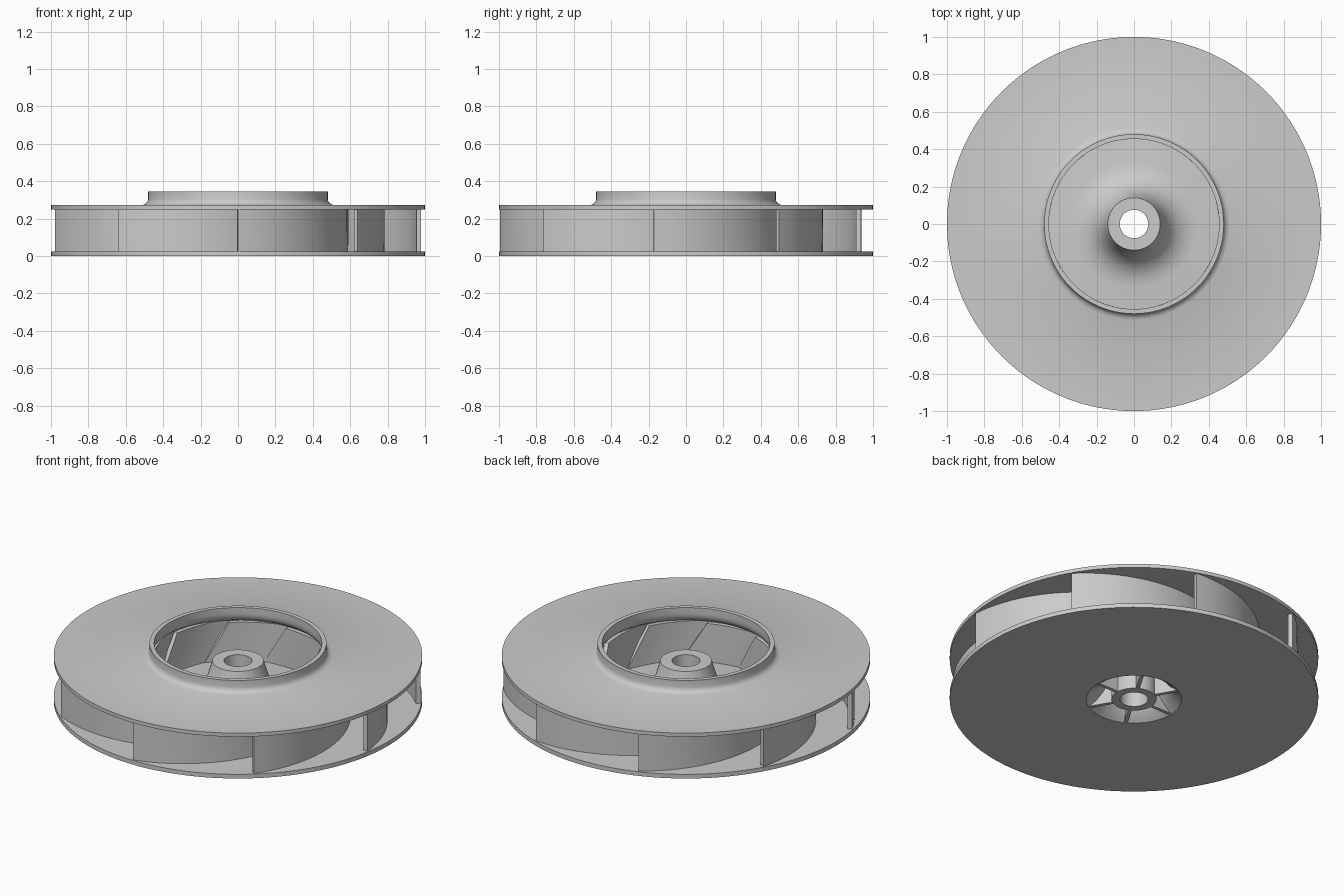
import bpy
import bmesh
from math import cos, sin, radians, pi

cube = bpy.data.objects.get("Cube")
if cube:
    bpy.data.objects.remove(cube, do_unlink=True)

metal = bpy.data.materials.new("light grey metal")
metal.use_nodes = True
GREY = (0.6, 0.6, 0.6, 1)
metal.diffuse_color = GREY
metal.node_tree.nodes["Principled BSDF"].inputs["Base Color"].default_value = GREY


def finish(bm, name):
    """Turn a bmesh into a smooth-shaded metal object with crisp edges."""
    bmesh.ops.recalc_face_normals(bm, faces=bm.faces)
    mesh = bpy.data.meshes.new(name)
    bm.to_mesh(mesh)
    bm.free()
    obj = bpy.data.objects.new(name, mesh)
    bpy.context.collection.objects.link(obj)
    mesh.materials.append(metal)
    bpy.ops.object.select_all(action="DESELECT")
    obj.select_set(True)
    bpy.context.view_layer.objects.active = obj
    bpy.ops.object.shade_smooth_by_angle(angle=radians(30))
    return obj


def lathe(name, profile, segments=160):
    """Revolve a closed (radius, height) profile around z."""
    bm = bmesh.new()
    rings = []
    for i in range(segments):
        a = 2 * pi * i / segments
        rings.append([bm.verts.new((r * cos(a), r * sin(a), z)) for r, z in profile])
    n = len(profile)
    for i, ring in enumerate(rings):
        after = rings[(i + 1) % segments]
        for j in range(n):
            k = (j + 1) % n
            bm.faces.new((ring[j], after[j], after[k], ring[k]))
    return finish(bm, name)


def copies(obj, count):
    """Repeat an object evenly around z."""
    for i in range(1, count):
        twin = obj.copy()
        twin.name = f"{obj.name}_{i + 1}"
        twin.rotation_euler.z = 2 * pi * i / count
        bpy.context.collection.objects.link(twin)


# Back plate with a flared hub, a bore and a hollow underside
hub_outside = [(0.14, 0.24), (0.15, 0.2), (0.165, 0.15), (0.19, 0.1),
               (0.235, 0.055), (0.29, 0.032), (0.34, 0.025)]
hub_inside = [(0.258, 0), (0.215, 0.03), (0.172, 0.08), (0.15, 0.13), (0.137, 0.18)]
lathe("back_plate_and_hub",
      [(0.076, 0), (0.076, 0.24)] + hub_outside + [(1, 0.025), (1, 0)]
      + hub_inside + [(0.122, 0.18), (0.122, 0)])

# Front shroud with a raised inlet collar
collar_outside = [(0.48, 0.345), (0.48, 0.305), (0.484, 0.29), (0.494, 0.279), (0.512, 0.272)]
collar_inside = [(0.51, 0.25), (0.485, 0.256), (0.467, 0.27), (0.457, 0.29), (0.455, 0.31)]
lathe("front_shroud",
      collar_outside + [(1, 0.272), (1, 0.25)] + collar_inside + [(0.455, 0.345)])


# Backward-curved vanes: arcs with a raked leading edge
def vane(steps=28, center=(-0.2, -0.23), outer=0.79, thick=0.025):
    bm = bmesh.new()
    rows = []
    for i in range(steps + 1):
        t = i / steps
        row = []
        for radius, z, end in ((outer, 0.02, 60.5), (outer, 0.255, 50),
                               (outer - thick, 0.255, 50), (outer - thick, 0.02, 60.5)):
            a = radians(-75.3 + (end + 75.3) * t)
            row.append(bm.verts.new((center[0] + radius * cos(a),
                                     center[1] + radius * sin(a), z)))
        rows.append(row)
    for a, b in zip(rows, rows[1:]):
        for j in range(4):
            k = (j + 1) % 4
            bm.faces.new((a[j], b[j], b[k], a[k]))
    bm.faces.new(rows[0])
    bm.faces.new(rows[-1])
    return finish(bm, "vane")


copies(vane(), 9)

# Stiffening ribs in the hollow below the hub
bm = bmesh.new()
outline = [(0.115, 0.002), (0.25, 0.002), (0.222, 0.03), (0.18, 0.08), (0.155, 0.13),
           (0.14, 0.185), (0.115, 0.185)]
face = bm.faces.new([bm.verts.new((x, -0.01, z)) for x, z in outline])
side = bmesh.ops.extrude_face_region(bm, geom=[face])
bmesh.ops.translate(bm, vec=(0, 0.02, 0),
                    verts=[v for v in side["geom"] if isinstance(v, bmesh.types.BMVert)])
copies(finish(bm, "hub_rib"), 6)
